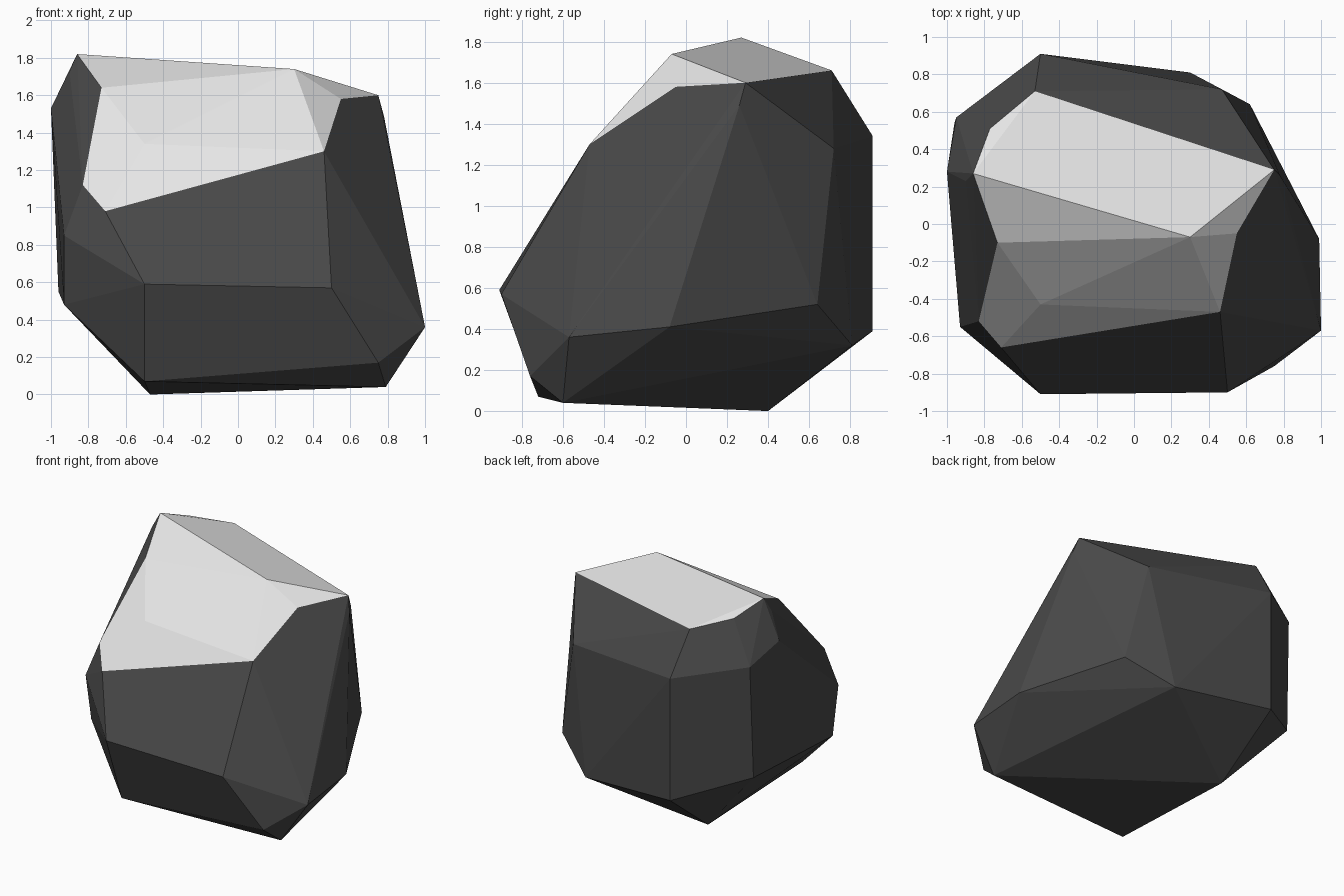
import bpy, bmesh, math

cube = bpy.data.objects.get("Cube")
if cube:
    bpy.data.objects.remove(cube, do_unlink=True)


def material(name, grey):
    mat = bpy.data.materials.new(name)
    mat.use_nodes = True
    colour = (grey, grey, grey, 1)
    mat.diffuse_color = colour
    mat.node_tree.nodes["Principled BSDF"].inputs["Base Color"].default_value = colour
    return mat


# Corners of the snow cap, one letter each
cap = dict(
    A=(-.86, .27, 1.82), B=(.3, -.07, 1.74), C=(.75, .29, 1.6),
    D=(.55, -.05, 1.58), E=(.46, -.47, 1.3), F=(-.5, -.43, 1.34),
    G=(-.71, -.66, .98), H=(-.83, -.52, 1.12), I=(-.73, -.1, 1.64),
    J=(-.9, .23, 1.72), K=(-.53, .71, 1.66), L=(-.77, .51, 1.73),
    M=(.78, .26, 1.49))

# Remaining corners of the bare rock, by height
shoulder = [(.47, .72, 1.28), (-.5, .91, 1.34), (-.95, .57, 1.42),
            (-1, .28, 1.53), (-.93, -.55, .85)]
waist = [(.62, .64, .52), (.3, .81, .32), (-.5, .91, .39), (.99, -.08, .41),
         (1, -.57, .36), (.5, -.9, .57), (-.5, -.91, .59),
         (-.93, -.48, .48), (-.96, .54, .55)]
foot = [(.75, -.76, .17), (.79, -.6, .04), (-.5, -.72, .07),
        (-.47, .4, 0), (-.71, -.38, .26)]

# Facets covered by snow, named by their corners
snow_facets = [set(f) for f in
               ("ALKCB", "CMK", "ABI", "AIJ", "AJL", "BCD", "IBDEFGH")]

# Chiselled boulder as the hull of its corners
bm = bmesh.new()
letters = {bm.verts.new(p): name for name, p in cap.items()}
for p in shoulder + waist + foot:
    bm.verts.new(p)
hull = bmesh.ops.convex_hull(bm, input=bm.verts[:])
for f in bm.faces:
    names = {letters.get(v, "") for v in f.verts}
    f.material_index = int(any(names <= facet for facet in snow_facets))
bmesh.ops.delete(bm, geom=[v for v in bm.verts if not v.link_faces], context="VERTS")

# Merge nearly coplanar triangles into broad flat facets
bmesh.ops.dissolve_limit(bm, angle_limit=math.radians(4), verts=bm.verts[:],
                         edges=bm.edges[:], delimit={"MATERIAL"})
bmesh.ops.recalc_face_normals(bm, faces=bm.faces[:])

mesh = bpy.data.meshes.new("snowy_boulder")
bm.to_mesh(mesh)
bm.free()
mesh.materials.append(material("dark_rock", .065))
mesh.materials.append(material("snow", .8))
boulder = bpy.data.objects.new("snowy_boulder", mesh)
bpy.context.collection.objects.link(boulder)
